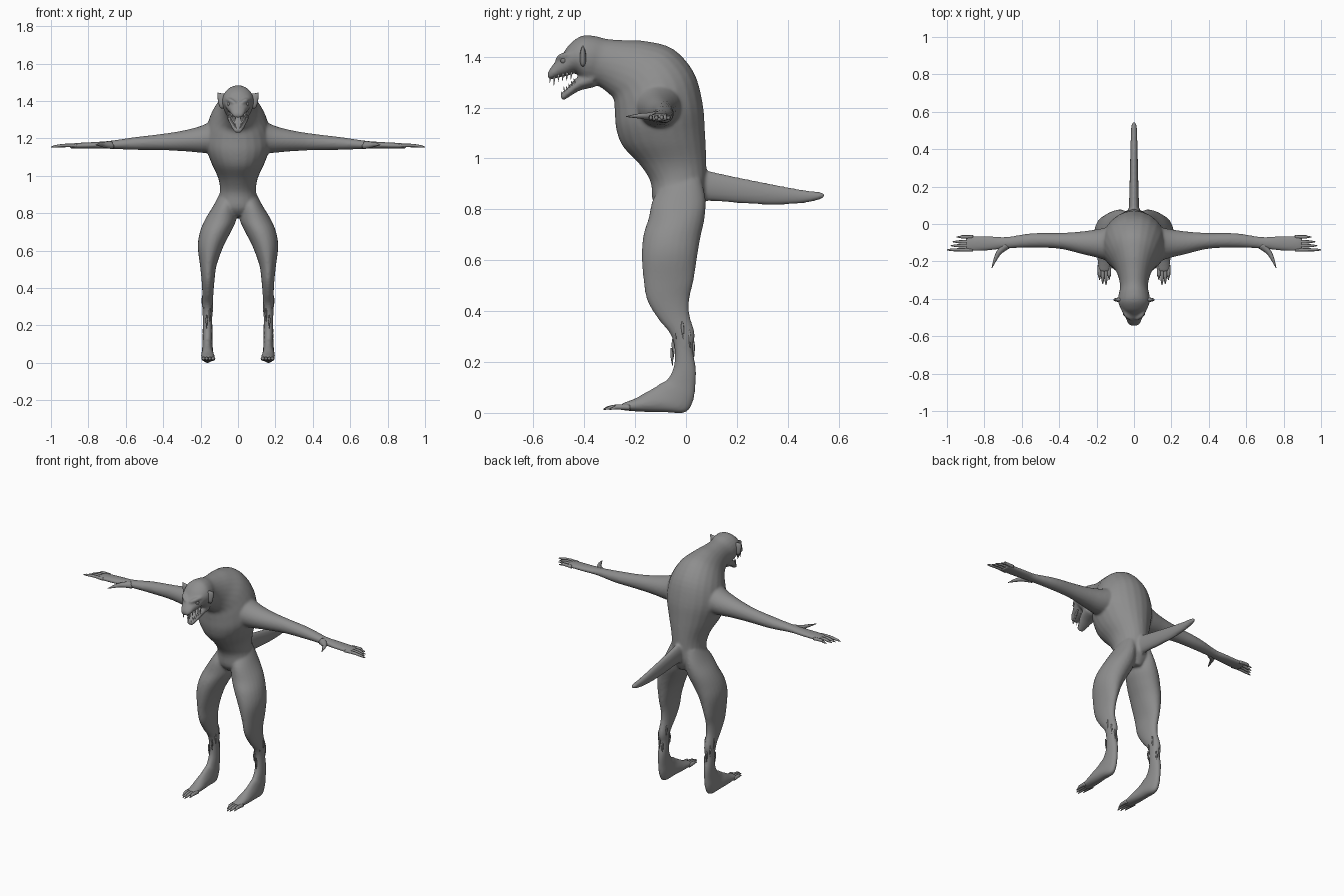
import bpy
import bmesh
import math
from mathutils import Vector

cube = bpy.data.objects.get("Cube")
if cube:
    bpy.data.objects.remove(cube, do_unlink=True)


def make_material(name, grey):
    mat = bpy.data.materials.new(name)
    mat.use_nodes = True
    colour = (grey, grey, grey, 1)
    mat.diffuse_color = colour
    mat.node_tree.nodes["Principled BSDF"].inputs["Base Color"].default_value = colour
    return mat


skin = make_material("grey skin", 0.27)
ivory = make_material("pale ivory", 0.6)
eye_grey = make_material("eye grey", 0.2)


# A ring is (centre, half axis, half axis); a tube is a list of rings.
def profile(rows, x=None):
    """Rings from side outline pairs: y, z, y, z, half width and optional x."""
    rings = []
    for row in rows:
        ya, za, yb, zb, width = row[:5]
        x = row[5] if len(row) > 5 else 0
        rings.append((Vector((x, (ya + yb) / 2, (za + zb) / 2)),
                      Vector((0, (ya - yb) / 2, (za - zb) / 2)),
                      Vector((width, 0, 0))))
    return rings


def spike(points, radii, flat=1.0):
    """Tapered round tube through points."""
    points = [Vector(p) for p in points]
    axis = (points[-1] - points[0]).normalized()
    side = axis.orthogonal().normalized()
    other = axis.cross(side)
    return [(p, side * r, other * r * flat) for p, r in zip(points, radii)]


def flip(rings):
    return [tuple(Vector((-v.x, v.y, v.z)) for v in ring) for ring in rings]


def blend(a, b, c, d, t):
    """Catmull-Rom interpolation between b and c."""
    return (b * 2 + (c - a) * t + (a * 2 - b * 5 + c * 4 - d) * t ** 2
            + (b * 3 - a - c * 3 + d) * t ** 3) / 2


def refine(rings, steps=4):
    last = len(rings) - 1
    result = []
    for i in range(last):
        four = [rings[max(0, min(last, i + k))] for k in (-1, 0, 1, 2)]
        for s in range(steps):
            result.append(tuple(blend(*vectors, s / steps) for vectors in zip(*four)))
    return result + [rings[last]]


def add_tube(bm, rings, sides):
    loops = []
    for centre, u, v in refine(rings):
        angles = [math.tau * k / sides for k in range(sides)]
        loops.append([bm.verts.new(centre + u * math.cos(a) + v * math.sin(a))
                      for a in angles])
    for low, high in zip(loops, loops[1:]):
        for k in range(sides):
            n = (k + 1) % sides
            bm.faces.new((low[k], low[n], high[n], high[k]))
    bm.faces.new(loops[0])
    bm.faces.new(loops[-1])


def finish(name, bm, mat, mirror=False):
    bmesh.ops.recalc_face_normals(bm, faces=bm.faces[:])
    mesh = bpy.data.meshes.new(name)
    bm.to_mesh(mesh)
    bm.free()
    for poly in mesh.polygons:
        poly.use_smooth = True
    mesh.materials.append(mat)
    obj = bpy.data.objects.new(name, mesh)
    bpy.context.collection.objects.link(obj)
    if mirror:
        obj.modifiers.new("mirror", "MIRROR").use_clip = False
    return obj


def build(name, tubes, mat, sides=8, mirror=True):
    bm = bmesh.new()
    for tube in tubes:
        add_tube(bm, tube, sides)
    return finish(name, bm, mat, mirror)


# Pelvis, hunched back, neck, skull and snout
torso = profile([
    (.045, .77, -.10, .79, .05), (.075, .84, -.13, .83, .11),
    (.08, .92, -.14, .91, .097), (.08, .99, -.185, .98, .105),
    (.075, 1.1, -.25, 1.05, .145), (.065, 1.22, -.275, 1.12, .175),
    (.03, 1.34, -.28, 1.19, .165), (-.05, 1.43, -.285, 1.235, .135),
    (-.15, 1.46, -.31, 1.26, .10), (-.24, 1.465, -.345, 1.285, .08),
    (-.31, 1.47, -.375, 1.29, .075), (-.36, 1.482, -.39, 1.295, .082),
    (-.41, 1.482, -.415, 1.315, .085), (-.455, 1.452, -.435, 1.335, .075),
    (-.485, 1.412, -.465, 1.325, .06), (-.51, 1.385, -.495, 1.32, .045),
    (-.535, 1.352, -.525, 1.312, .034), (-.545, 1.332, -.54, 1.31, .02)])

lower_jaw = profile([
    (-.37, 1.35, -.36, 1.28, .06), (-.43, 1.317, -.415, 1.268, .05),
    (-.465, 1.28, -.455, 1.245, .036), (-.495, 1.252, -.486, 1.225, .02)])

tail = profile([
    (.02, .97, .02, .82, .035), (.085, .952, .09, .833, .028),
    (.2, .927, .2, .825, .024), (.32, .903, .33, .818, .021),
    (.45, .878, .45, .823, .018), (.52, .869, .525, .838, .015),
    (.545, .863, .545, .85, .009)])

# Thigh, shin and foot in one sweep
leg = profile([
    (.06, .92, -.09, .90, .045, .05), (.077, .84, -.13, .84, .062, .07),
    (.073, .765, -.147, .765, .084, .093), (.057, .69, -.167, .70, .082, .123),
    (.045, .62, -.174, .62, .068, .147), (.03, .52, -.167, .52, .044, .159),
    (.014, .45, -.152, .44, .035, .16), (.014, .385, -.11, .37, .03, .161),
    (.035, .31, -.062, .31, .028, .163), (.027, .25, -.045, .25, .026, .163),
    (.04, .17, -.049, .18, .026, .163), (.037, .10, -.075, .13, .026, .163),
    (.03, .05, -.095, .12, .028, .163), (0, .002, -.125, .10, .031, .163),
    (-.08, .002, -.16, .08, .034, .163), (-.17, .004, -.2, .057, .036, .16),
    (-.25, .01, -.255, .036, .031, .158)])

# Arm stations: x, y, z, half depth, half height
arm_rows = [
    (.03, -.10, 1.25, .11, .115), (.1, -.11, 1.222, .10, .10),
    (.18, -.105, 1.198, .08, .076), (.28, -.10, 1.188, .06, .057),
    (.4, -.09, 1.181, .042, .044), (.55, -.088, 1.173, .038, .034),
    (.68, -.10, 1.166, .031, .022), (.77, -.103, 1.163, .038, .018),
    (.86, -.105, 1.161, .041, .015), (.9, -.105, 1.159, .038, .012)]
arm = [(Vector((x, y, z)), Vector((0, d, 0)), Vector((0, 0, h)))
       for x, y, z, d, h in arm_rows]

brow = spike([(.012, -.51, 1.385), (.04, -.49, 1.402), (.064, -.45, 1.412)],
             [.008, .012, .008])

body_tubes = [torso, lower_jaw, tail]
for part in (leg, arm, brow):
    body_tubes += [part, flip(part)]
body = build("body", body_tubes, skin, 24, False)
fuse = body.modifiers.new("fuse", "REMESH")
fuse.mode = "VOXEL"
fuse.voxel_size = 0.007
fuse.use_smooth_shade = True
soften = body.modifiers.new("soften", "SMOOTH")
soften.factor = 0.5
soften.iterations = 6

# Four clawed fingers and a hooked thumb on each hand
fingers = []
for y, tip in ((-.069, .95), (-.095, .97), (-.116, .98), (-.138, 1.0)):
    fingers.append(spike([(.86, y, 1.161), (.92, y, 1.163), (tip - .025, y, 1.158),
                          (tip, y, 1.153)], [.01, .009, .007, .002]))
build("fingers", fingers, skin)
thumb = spike([(.68, -.115, 1.165), (.72, -.15, 1.166), (.74, -.185, 1.167),
               (.76, -.235, 1.165)], [.025, .016, .011, .002], 0.8)
build("thumbs", [thumb], skin)

# Toes
toes = []
for x, tip in ((.133, -.30), (.15, -.325), (.167, -.32), (.184, -.30)):
    toes.append(spike([(x, -.22, .022), (x, -.27, .023), (x, tip + .02, .02),
                       (x, tip, .014)], [.012, .01, .007, .002]))
build("toes", toes, skin)

# Pointed ears, flat from front to back
ear = [(Vector((x, -.405, z)), Vector((0, d, 0)), Vector((-h * .3, 0, h)))
       for x, z, d, h in ((.065, 1.395, .014, .035), (.085, 1.402, .012, .037),
                          (.1, 1.42, .008, .022), (.11, 1.442, .003, .003))]
build("ears", [ear], skin, 12)

# Fur tufts hanging from the lower legs
tufts = []
for i in range(9):
    angle = math.tau * i / 9
    z = .36 - .035 * (i % 4)
    x, y = .163 + .026 * math.cos(angle), -.015 + .043 * math.sin(angle)
    tufts.append(spike([(x, y, z), (x, y + .002, z - .03), (x, y + .004, z - .07)],
                       [.003, .006, .001]))
build("fur_tufts", tufts, skin, 6)

# Teeth along both jaws, with longer fangs near the front
teeth = []
for i in range(6):
    t = i / 5
    length = .042 if i == 1 else .03
    x, y, z = .014 + .036 * t, -.533 + .083 * t, 1.326 + .014 * t
    teeth.append(spike([(x, y, z), (x, y - .003, z - length)], [.005, .001]))
    x, y, z = .011 + .027 * t, -.485 + .05 * t, 1.24 + .05 * t
    teeth.append(spike([(x, y, z), (x, y - .006, z + length * .8)], [.004, .001]))
build("teeth", teeth, ivory, 6)

# Eyes
bm = bmesh.new()
bmesh.ops.create_uvsphere(bm, u_segments=16, v_segments=10, radius=.013)
bmesh.ops.translate(bm, verts=bm.verts[:], vec=(.046, -.48, 1.384))
finish("eyes", bm, eye_grey, True)
